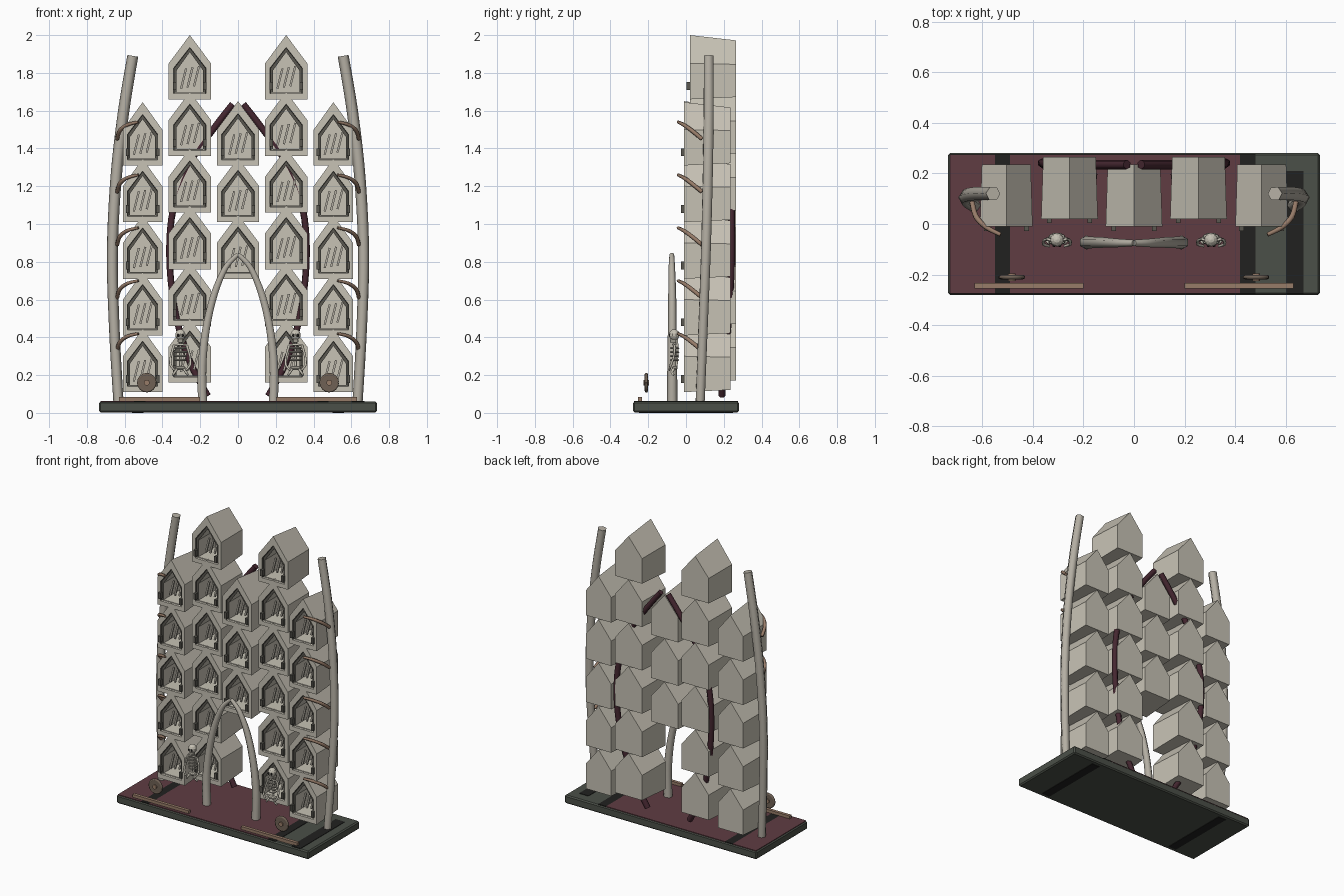
import bpy, bmesh, math
from mathutils import Vector, Matrix

if "Cube" in bpy.data.objects:
    bpy.data.objects.remove(bpy.data.objects["Cube"])

def mat(name, r, g, b):
    m = bpy.data.materials.new(name)
    m.diffuse_color = (r, g, b, 1)
    m.use_nodes = True
    m.node_tree.nodes["Principled BSDF"].inputs["Base Color"].default_value = m.diffuse_color
    return m

BONE = mat("pale bone", 0.57, 0.54, 0.46)
HORN = mat("grey bone", 0.46, 0.43, 0.37)
TRIM = mat("dark trim", 0.10, 0.095, 0.08)
WINE = mat("wine cloth", 0.115, 0.045, 0.055)
VINE = mat("dark purple", 0.06, 0.02, 0.03)
MOSS = mat("moss grey", 0.07, 0.08, 0.065)
SOOT = mat("soot black", 0.015, 0.015, 0.014)
COPPER = mat("copper brown", 0.31, 0.2, 0.14)
RUST = mat("dull brown", 0.16, 0.12, 0.09)

def add(name, mesh, loc=(0, 0, 0)):
    ob = bpy.data.objects.new(name, mesh)
    ob.location = loc
    bpy.context.collection.objects.link(ob)
    return ob

def finish(name, bm, *mats):
    bmesh.ops.recalc_face_normals(bm, faces=bm.faces)
    me = bpy.data.meshes.new(name)
    bm.to_mesh(me)
    bm.free()
    for m in mats:
        me.materials.append(m)
    return me

def box(name, x, y, z, m, bevel=0):
    bm = bmesh.new()
    bmesh.ops.create_cube(bm, size=1)
    for v in bm.verts:
        v.co = [(a + b) / 2 + c * (b - a) for (a, b), c in zip((x, y, z), v.co)]
    if bevel:
        bmesh.ops.bevel(bm, geom=bm.edges[:], offset=bevel, segments=1, affect='EDGES')
    return add(name, finish(name, bm, m))

def ball(name, loc, size, m, seg=10):
    bm = bmesh.new()
    bmesh.ops.create_uvsphere(bm, u_segments=seg, v_segments=7, radius=1)
    bmesh.ops.scale(bm, vec=size, verts=bm.verts)
    return add(name, finish(name, bm, m), loc)

def tube(name, pts, radii, m, steps=5, res=1, closed=False):
    """Smooth path through pts, swept with a round section."""
    P = [Vector(p) for p in pts]
    path = []
    for i in range(len(P) - 1):
        a, b, c, d = P[max(i - 1, 0)], P[i], P[i + 1], P[min(i + 2, len(P) - 1)]
        for k in range(steps):
            t = k / steps
            co = 0.5 * (2 * b + (c - a) * t + (2 * a - 5 * b + 4 * c - d) * t * t
                        + (3 * b - a - 3 * c + d) * t ** 3)
            path.append((co, radii[i] * (1 - t) + radii[i + 1] * t))
    path.append((P[-1], radii[-1]))
    cu = bpy.data.curves.new(name, 'CURVE')
    cu.dimensions = '3D'
    cu.bevel_depth = 1
    cu.bevel_resolution = res
    cu.use_fill_caps = True
    sp = cu.splines.new('POLY')
    sp.points.add(len(path) - 1)
    for p, (co, r) in zip(sp.points, path):
        p.co = (*co, 1)
        p.radius = r
    tmp = add("temp", cu)
    bpy.context.view_layer.update()
    me = bpy.data.meshes.new_from_object(tmp.evaluated_get(bpy.context.evaluated_depsgraph_get()))
    bpy.data.objects.remove(tmp)
    me.materials.clear()
    me.materials.append(m)
    return add(name, me)

# Base slab with cloth and painted strips
box("base", (-0.735, 0.735), (-0.28, 0.28), (0.003, 0.06), MOSS, 0.008)
box("cloth_left", (-0.728, -0.55), (-0.274, 0.274), (0.056, 0.063), WINE)
box("cloth", (-0.49, 0.42), (-0.274, 0.274), (0.056, 0.063), WINE)
box("strip_left", (-0.55, -0.49), (-0.274, 0.274), (0.056, 0.063), SOOT)
box("strip_right", (0.42, 0.48), (-0.274, 0.274), (0.056, 0.063), SOOT)
box("strip_outer", (0.6, 0.67), (-0.274, 0.21), (0.056, 0.063), SOOT)
for s in (-1, 1):
    box("underside_strip", (s * 0.53 - 0.03, s * 0.53 + 0.03), (-0.25, 0.25), (0, 0.004), SOOT)

# House shaped niche: shell, dark trim and deep hollow
def loop(bm, w, bottom, eave, apex, y):
    return [bm.verts.new(p) for p in ((-w, y, bottom), (w, y, bottom), (w, y, eave),
                                      (0, y, apex), (-w, y, eave))]

def niche(w, h):
    bm = bmesh.new()
    rings = [loop(bm, w * 0.93, 0.012, 0.185, h - 0.028, 0.245),
             loop(bm, w, 0, 0.19, h, 0),
             loop(bm, w * 0.77, 0.03, 0.165, h - 0.065, 0),
             loop(bm, w * 0.75, 0.032, 0.163, h - 0.068, 0.012),
             loop(bm, w * 0.63, 0.037, 0.152, h - 0.09, 0.012),
             loop(bm, w * 0.63, 0.037, 0.152, h - 0.09, 0.2)]
    for n, (a, b) in enumerate(zip(rings, rings[1:])):
        for i in range(5):
            f = bm.faces.new((a[i], a[i - 1], b[i - 1], b[i]))
            f.material_index = 1 if n in (2, 3) and i != 1 else 0
    bm.faces.new(rings[0])
    bm.faces.new(rings[-1])
    return finish("niche", bm, BONE, TRIM)

# Leaning bones and side clasps inside each niche
def fittings():
    bm = bmesh.new()
    for k in range(3):
        M = (Matrix.Translation((-0.033 + k * 0.034, 0.06, 0.11 + k * 0.006))
             @ Matrix.Rotation(math.radians(14), 4, 'Y') @ Matrix.Diagonal((0.011, 0.011, 0.11, 1)))
        bmesh.ops.create_cube(bm, size=1, matrix=M)
    n = len(bm.faces)
    for s in (-1, 1):
        M = Matrix.Translation((s * 0.08, -0.004, 0.07)) @ Matrix.Diagonal((0.018, 0.026, 0.042, 1))
        bmesh.ops.create_cube(bm, size=1, matrix=M)
    for i, f in enumerate(bm.faces):
        f.material_index = int(i >= n)
    return finish("fittings", bm, HORN, TRIM)

wide, slim, fit = niche(0.112, 0.34), niche(0.104, 0.335), fittings()
for x, y, z0, count, me in ((-0.505, -0.01, 0.11, 5, slim), (-0.255, 0.02, 0.16, 6, wide),
                            (0, -0.01, 0.71, 3, wide), (0.255, 0.02, 0.16, 6, wide),
                            (0.505, -0.01, 0.11, 5, slim)):
    for k in range(count):
        add("niche", me, (x, y, z0 + 0.3 * k))
        add("niche_fittings", fit, (x, y, z0 + 0.3 * k))

for s in (-1, 1):
    # Tall side tusks
    tube("side_tusk", [(s * 0.633, 0.075, 0.06), (s * 0.655, 0.09, 0.45), (s * 0.665, 0.105, 0.85),
                       (s * 0.645, 0.115, 1.25), (s * 0.605, 0.12, 1.6), (s * 0.557, 0.12, 1.89)],
         [0.027, 0.028, 0.029, 0.03, 0.03, 0.029], HORN)
    # Pointed doorway arch
    tube("arch_leg", [(s * 0.188, -0.073, 0.06), (s * 0.19, -0.073, 0.25), (s * 0.168, -0.073, 0.45),
                      (s * 0.125, -0.073, 0.63), (s * 0.065, -0.075, 0.77), (0, -0.075, 0.84)],
         [0.028, 0.026, 0.023, 0.021, 0.017, 0.012], HORN)
    # Dark vine arching behind the niches
    tube("back_vine", [(s * 0.16, 0.19, 0.09), (s * 0.25, 0.2, 0.26), (s * 0.325, 0.225, 0.5),
                       (s * 0.362, 0.24, 0.8), (s * 0.343, 0.24, 1.08), (s * 0.25, 0.235, 1.33),
                       (s * 0.125, 0.235, 1.51), (s * 0.028, 0.235, 1.635)],
         [0.019] * 8, VINE)
    # Copper hooks joining niches and tusks
    for k in range(5):
        z = 0.42 + 0.28 * k
        tube("hook", [(s * 0.528, -0.042, z), (s * 0.585, -0.012, z - 0.015),
                      (s * 0.625, 0.03, z - 0.045), (s * 0.64, 0.085, z - 0.09)],
             [0.008, 0.01, 0.011, 0.011], COPPER, steps=4)
    # Front rail
    box("front_rail", (s * 0.415 - 0.215, s * 0.415 + 0.215), (-0.255, -0.233), (0.06, 0.083), COPPER)
    # Round shield: disc, rim, boss
    for nm, r, d, m in (("shield_disc", 0.042, 0.014, RUST), ("shield_boss", 0.015, 0.03, COPPER)):
        bm = bmesh.new()
        bmesh.ops.create_cone(bm, cap_ends=True, segments=14, radius1=r, radius2=r, depth=d,
                              matrix=Matrix.Rotation(math.pi / 2, 4, 'X'))
        add(nm, finish(nm, bm, m), (s * 0.483, -0.21, 0.16))
    ring = [(s * 0.483 + 0.044 * math.cos(a * math.pi / 8), -0.21,
             0.16 + 0.044 * math.sin(a * math.pi / 8)) for a in range(17)]
    tube("shield_rim", ring, [0.009] * 17, RUST, steps=1)

    # Small seated skeleton
    cx, cy = s * 0.305, -0.06
    ball("skull", (cx, cy - 0.002, 0.413), (0.028, 0.028, 0.03), BONE)
    box("jaw", (cx - 0.015, cx + 0.015), (cy - 0.026, cy + 0.008), (0.372, 0.39), BONE, 0.004)
    for e in (-1, 1):
        ball("eye_socket", (cx + e * 0.011, cy - 0.026, 0.41), (0.007, 0.005, 0.008), SOOT, 8)
        tube("arm", [(cx + e * 0.034, cy, 0.358), (cx + e * 0.05, cy - 0.004, 0.3),
                     (cx + e * 0.052, cy - 0.02, 0.255), (cx + e * 0.03, cy - 0.028, 0.225)],
             [0.008, 0.006, 0.007, 0.005], BONE, steps=3)
        tube("thigh", [(cx + e * 0.015, cy, 0.24), (cx + e * 0.03, cy - 0.015, 0.215),
                       (cx + e * 0.04, cy - 0.005, 0.2)], [0.009, 0.007, 0.006], BONE, steps=2)
    tube("spine", [(cx, cy + 0.012, 0.39), (cx, cy + 0.014, 0.31), (cx, cy + 0.008, 0.235)],
         [0.007] * 3, BONE, steps=3)
    tube("collar", [(cx - 0.036, cy, 0.358), (cx, cy - 0.008, 0.362), (cx + 0.036, cy, 0.358)],
         [0.006] * 3, BONE, steps=2)
    for k in range(4):
        w = 0.034 - 0.003 * abs(k - 1)
        hoop = [(cx + w * math.cos(a * math.pi / 5), cy + 0.022 * math.sin(a * math.pi / 5),
                 0.343 - 0.021 * k) for a in range(11)]
        tube("rib", hoop, [0.0045] * 11, BONE, steps=1, res=0)
    box("pelvis", (cx - 0.027, cx + 0.027), (cy - 0.014, cy + 0.016), (0.228, 0.248), BONE, 0.006)
